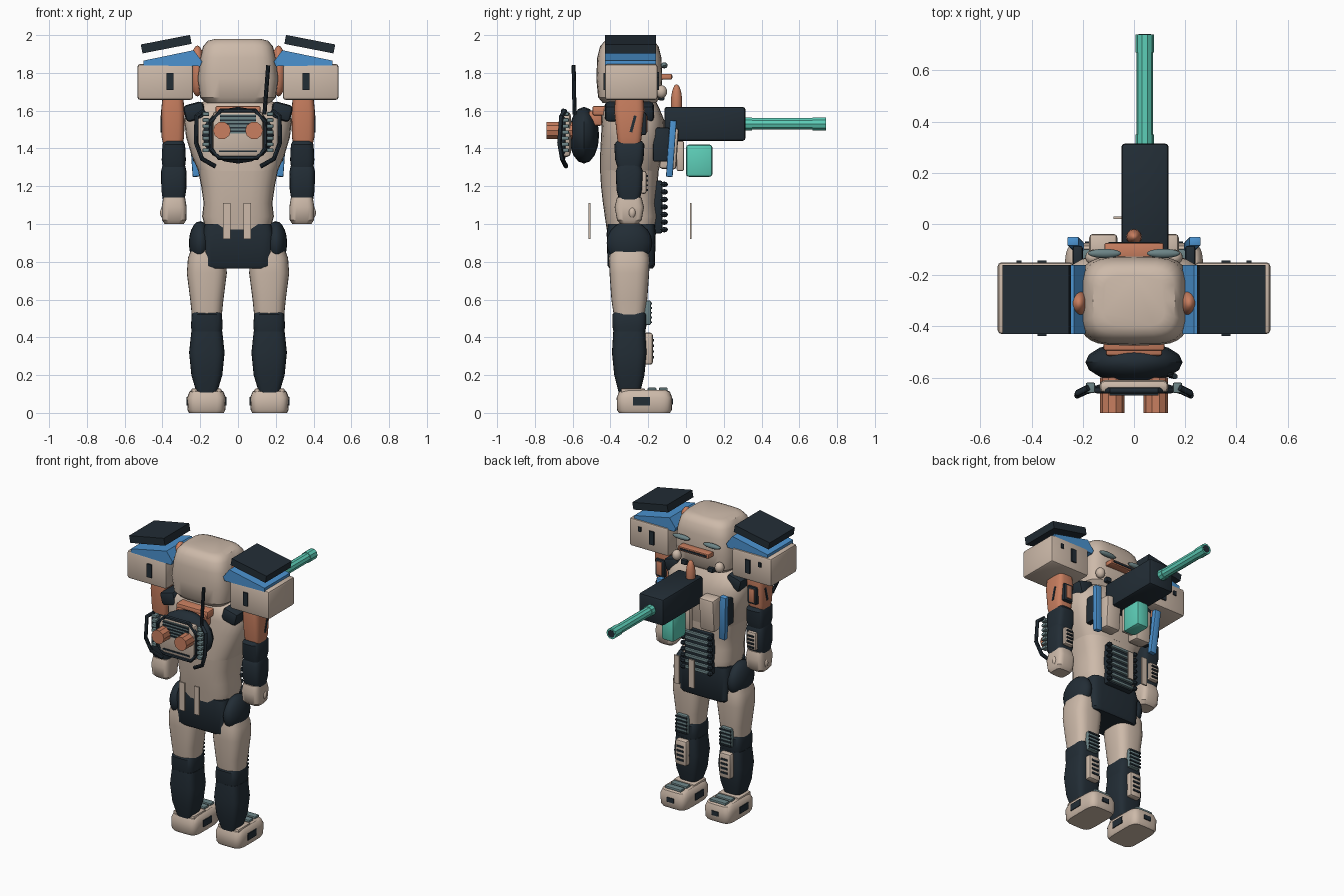
import bpy
import bmesh
from math import sin, cos, pi, copysign, radians
from mathutils import Vector, Matrix

default_cube = bpy.data.objects.get("Cube")
if default_cube:
    bpy.data.objects.remove(default_cube)


def material(name, red, green, blue):
    mat = bpy.data.materials.new(name)
    mat.use_nodes = True
    mat.diffuse_color = (red, green, blue, 1)
    shader = next(n for n in mat.node_tree.nodes if n.type == "BSDF_PRINCIPLED")
    shader.inputs["Base Color"].default_value = (red, green, blue, 1)
    shader.inputs["Roughness"].default_value = .7
    return mat


TAN = material("warm tan", .61, .49, .4)
DARK = material("dark slate", .016, .026, .036)
BLUE = material("bright blue", .07, .29, .63)
ORANGE = material("copper orange", .58, .21, .115)
TEAL = material("teal", .11, .62, .48)
GREY = material("grey green", .15, .23, .24)

SIDES = (("right", -1), ("left", 1))


def finish(name, bm, mat):
    bmesh.ops.recalc_face_normals(bm, faces=bm.faces)
    mesh = bpy.data.meshes.new(name)
    bm.to_mesh(mesh)
    bm.free()
    mesh.materials.append(mat)
    obj = bpy.data.objects.new(name, mesh)
    bpy.context.collection.objects.link(obj)
    return obj


def box(name, mat, center, size, bevel=0, tilt=0, lean=0):
    """Bevelled box, tilt turns it about y and lean about x."""
    bm = bmesh.new()
    bmesh.ops.create_cube(bm, size=1)
    bmesh.ops.scale(bm, vec=size, verts=bm.verts)
    if bevel:
        bmesh.ops.bevel(bm, geom=bm.edges[:], offset=bevel, segments=2,
                        profile=.5, affect="EDGES")
    turn = Matrix.Rotation(radians(tilt), 4, "Y") @ Matrix.Rotation(radians(lean), 4, "X")
    bmesh.ops.transform(bm, matrix=Matrix.Translation(center) @ turn, verts=bm.verts)
    return finish(name, bm, mat)


def loft(name, mat, cx, sections, power=3, sides=28):
    """Stack of rounded rings given as (z, y centre, x radius, y radius)."""
    bm = bmesh.new()
    rings = []
    for z, cy, rx, ry in sections:
        ring = []
        for i in range(sides):
            c, s = cos(2 * pi * i / sides), sin(2 * pi * i / sides)
            x = copysign(abs(c) ** (2 / power), c) * rx
            y = copysign(abs(s) ** (2 / power), s) * ry
            ring.append(bm.verts.new((cx + x, cy + y, z)))
        rings.append(ring)
    for low, high in zip(rings, rings[1:]):
        for i in range(sides):
            j = (i + 1) % sides
            bm.faces.new((low[i], low[j], high[j], high[i]))
    bm.faces.new(rings[0])
    bm.faces.new(rings[-1])
    return finish(name, bm, mat)


def ellipsoid(name, mat, center, radii, segments=20):
    bm = bmesh.new()
    bmesh.ops.create_uvsphere(bm, u_segments=segments, v_segments=segments // 2, radius=1)
    bmesh.ops.scale(bm, vec=radii, verts=bm.verts)
    bmesh.ops.translate(bm, vec=center, verts=bm.verts)
    return finish(name, bm, mat)


def tube(name, mat, points, radius, closed=False):
    curve = bpy.data.curves.new(name + "_path", "CURVE")
    curve.dimensions = "3D"
    curve.bevel_depth = radius
    curve.bevel_resolution = 3
    curve.use_fill_caps = True
    spline = curve.splines.new("POLY")
    spline.points.add(len(points) - 1)
    for point, co in zip(spline.points, points):
        point.co = (*co, 1)
    spline.use_cyclic_u = closed
    helper = bpy.data.objects.new(name + "_path", curve)
    mesh = bpy.data.meshes.new_from_object(helper)
    bpy.data.objects.remove(helper)
    mesh.materials.clear()
    mesh.materials.append(mat)
    obj = bpy.data.objects.new(name, mesh)
    bpy.context.collection.objects.link(obj)
    return obj


def prism(name, mat, outline, y_back, y_front):
    """Extrudes an x, z outline along y."""
    bm = bmesh.new()
    face = bm.faces.new([bm.verts.new((x, y_back, z)) for x, z in outline])
    new = bmesh.ops.extrude_face_region(bm, geom=[face])["geom"]
    moved = [v for v in new if isinstance(v, bmesh.types.BMVert)]
    bmesh.ops.translate(bm, vec=(0, y_front - y_back, 0), verts=moved)
    return finish(name, bm, mat)


# Head, torso and pelvis
loft("head", TAN, 0, [(1.64, -.3, .17, .14), (1.67, -.3, .2, .165), (1.77, -.3, .215, .175),
                      (1.88, -.3, .2, .17), (1.94, -.3, .185, .155), (1.97, -.3, .16, .13),
                      (1.98, -.3, .12, .1)], power=4)
loft("chest", TAN, 0, [(1.28, -.3, .21, .155), (1.36, -.29, .245, .165), (1.46, -.28, .275, .17),
                       (1.55, -.28, .285, .165), (1.61, -.29, .26, .15), (1.65, -.29, .18, .13)])
loft("abdomen", TAN, 0, [(.97, -.29, .17, .13), (1.04, -.29, .19, .14), (1.11, -.3, .182, .14),
                         (1.2, -.3, .195, .15), (1.285, -.3, .212, .155)])
loft("pelvis", DARK, 0, [(.765, -.29, .17, .115), (.78, -.29, .18, .125), (.95, -.29, .188, .13),
                         (1.0, -.29, .175, .125)], power=7)
box("collar", ORANGE, (0, -.43, 1.6), (.24, .13, .05), .01)

# Face details
box("face_bar", ORANGE, (0, -.105, 1.78), (.23, .06, .03), .005)
box("face_bar_slot", DARK, (0, -.074, 1.78), (.2, .006, .012))
ellipsoid("nose_spike", ORANGE, (0, -.05, 1.64), (.03, .03, .1))

# Backpack with mask-like exhaust panel
ellipsoid("backpack_shell", DARK, (0, -.54, 1.47), (.19, .08, .15), 16)
box("backpack_mount", ORANGE, (0, -.48, 1.56), (.22, .07, .08), .01)
box("mask_panel", TAN, (0, -.635, 1.475), (.27, .05, .24), .02)
corners = [(-.1, 1.35), (.1, 1.35), (.145, 1.4), (.145, 1.54),
           (.09, 1.6), (-.09, 1.6), (-.145, 1.54), (-.145, 1.4)]
tube("mask_rim", DARK, [(x, -.65, z) for x, z in corners], .012, closed=True)
box("mask_grille", GREY, (0, -.66, 1.53), (.19, .01, .1))
for i in range(5):
    box("grille_slat", DARK, (0, -.667, 1.49 + i * .02), (.19, .008, .008))
box("mask_slot", DARK, (0, -.662, 1.385), (.2, .006, .01))
tube("antenna", DARK, [(.14, -.59, 1.58), (.16, -.595, 1.84)], .011)

# Gun
box("gun_body", DARK, (.043, .1, 1.53), (.185, .43, .18), .015)
tube("gun_barrel", TEAL, [(.042, .3, 1.53), (.042, .72, 1.53)], .032)
tube("barrel_muzzle", TEAL, [(.042, .67, 1.53), (.042, .74, 1.53)], .036)
tube("barrel_base", TEAL, [(.042, .3, 1.53), (.042, .35, 1.53)], .036)
tube("barrel_bore", DARK, [(.042, .73, 1.53), (.042, .742, 1.53)], .025)
box("gun_magazine", TEAL, (.043, .07, 1.335), (.09, .14, .17), .015)
box("gun_grip", TAN, (.02, -.03, 1.36), (.08, .04, .16), .01)

# Ribbed belly armour
box("belly_backing", DARK, (0, -.15, 1.09), (.2, .05, .28), .01)
for i in range(7):
    z = .97 + i * .04
    box("belly_rib", GREY, (0, -.125, z), (.2, .03, .018), .004)
    for side, s in SIDES:
        ellipsoid(side + "_rib_stud", DARK, (s * .1, -.115, z), (.02, .02, .015), 8)

for side, s in SIDES:
    # Face and chest fittings
    ellipsoid(side + "_brow", GREY, (s * .115, -.115, 1.84), (.065, .018, .016))
    ellipsoid(side + "_ear_disc", TAN, (s * .16, -.13, 1.7), (.03, .03, .035))
    box(side + "_jaw_slot", DARK, (s * .1, -.13, 1.67), (.04, .03, .03), .004)
    box(side + "_chest_plate", TAN, (s * .12, -.09, 1.4), (.11, .09, .22), .015, lean=-4)
    box(side + "_chest_blade", BLUE, (s * .228, -.078, 1.4), (.045, .035, .3), .005, s * 4, -4)
    box(side + "_blade_mount", DARK, (s * .22, -.13, 1.42), (.04, .09, .18), .01)
    box(side + "_collar_guard", DARK, (s * .23, -.3, 1.595), (.11, .26, .09), .02, s * 15)
    for y in (-.51, .025):
        box(side + "_hanging_strip", TAN, (s * .055 - .005, y, 1.015), (.04, .01, .19))

    # Shoulder stack
    box(side + "_shoulder_box", TAN, (s * .385, -.29, 1.752), (.295, .28, .19), .015)
    wedge = [(.5, 1.84), (.5, 1.865), (.235, 1.92), (.19, 1.86), (.2, 1.835)]
    prism(side + "_shoulder_wedge", BLUE, [(s * x, z) for x, z in wedge], -.43, -.16)
    box(side + "_shoulder_lid", DARK, (s * .38, -.295, 1.952), (.265, .27, .048), 0, s * 11)
    ellipsoid(side + "_shoulder_joint", ORANGE, (s * .215, -.31, 1.81), (.04, .055, .135))
    for y in (-.433, -.147):
        box(side + "_box_latch", DARK, (s * .36, y, 1.755), (.035, .01, .09))
    box(side + "_box_vent", DARK, (s * .45, -.147, 1.79), (.02, .01, .03))

    # Arm
    loft(side + "_upper_arm", ORANGE, s * .345, [
        (1.42, -.3, .05, .06), (1.46, -.3, .06, .065), (1.6, -.3, .062, .08),
        (1.67, -.3, .055, .075)], power=4)
    box(side + "_arm_mark", DARK, (s * .406, -.28, 1.53), (.006, .015, .09), 0, 0, -15)
    box(side + "_arm_frame", DARK, (s * .345, -.23, 1.53), (.07, .04, .12), .01)
    box(side + "_arm_inset", ORANGE, (s * .345, -.212, 1.53), (.04, .015, .09), .004)
    loft(side + "_elbow", DARK, s * .34, [
        (1.29, -.3, .058, .06), (1.34, -.3, .064, .075), (1.42, -.3, .06, .08),
        (1.44, -.3, .05, .065)], power=4)
    loft(side + "_forearm", DARK, s * .34, [
        (1.13, -.3, .058, .055), (1.18, -.3, .066, .068), (1.28, -.3, .067, .072),
        (1.31, -.3, .06, .06)], power=4)
    box(side + "_forearm_panel", TAN, (s * .34, -.225, 1.22), (.07, .03, .12), .01)
    for i in range(4):
        box(side + "_forearm_vent", DARK, (s * .34, -.207, 1.18 + i * .025), (.045, .01, .01))
    loft(side + "_hand", TAN, s * .338, [
        (1.0, -.3, .05, .045), (1.02, -.3, .064, .065), (1.09, -.3, .066, .078),
        (1.14, -.3, .058, .065)], power=4)
    ellipsoid(side + "_thumb", TAN, (s * .395, -.285, 1.06), (.018, .02, .03), 12)

    # Leg
    ellipsoid(side + "_hip", DARK, (s * .2, -.3, .9), (.06, .12, .115))
    loft(side + "_thigh", TAN, s * .165, [
        (.5, -.3, .078, .08), (.6, -.3, .088, .095), (.74, -.3, .106, .105),
        (.82, -.3, .1, .108), (.9, -.3, .07, .09)])
    loft(side + "_knee", DARK, s * .165, [
        (.41, -.3, .078, .08), (.46, -.3, .084, .09), (.52, -.3, .08, .09),
        (.545, -.3, .07, .07)], power=4)
    loft(side + "_shin", DARK, s * .165, [
        (.1, -.3, .052, .055), (.2, -.3, .082, .08), (.32, -.3, .094, .092),
        (.43, -.3, .082, .085)], power=4)
    box(side + "_knee_grille", GREY, (s * .165, -.21, .53), (.08, .05, .13), .01)
    for i in range(5):
        box(side + "_knee_bar", DARK, (s * .165, -.184, .48 + i * .025), (.085, .01, .01))
    box(side + "_shin_panel", TAN, (s * .165, -.2, .34), (.085, .05, .17), .015)
    for i in range(4):
        box(side + "_shin_vent", DARK, (s * .165, -.173, .295 + i * .03), (.05, .008, .012))

    # Foot
    loft(side + "_foot", TAN, s * .167, [
        (0, -.22, .092, .135), (.015, -.22, .1, .145), (.08, -.22, .103, .147),
        (.112, -.22, .09, .135), (.12, -.22, .08, .12)], power=5)
    box(side + "_ankle_cuff", TAN, (s * .167, -.28, .115), (.16, .13, .03), .01)
    for y in (-.18, -.12):
        box(side + "_toe_plate", GREY, (s * .167, y, .125), (.12, .045, .018), .005)
    for edge in (-1, 1):
        box(side + "_foot_patch", DARK, (s * .167 + edge * .102, -.235, .062), (.008, .09, .045))
    box(side + "_toe_slot", DARK, (s * .167, -.073, .06), (.05, .01, .03))

    # Backpack side fittings
    tube(side + "_exhaust", ORANGE, [(s * .085, -.6, 1.495), (s * .085, -.738, 1.495)], .047)
    for i in range(7):
        box(side + "_mask_rib", GREY, (s * .17, -.64, 1.39 + i * .032), (.035, .04, .02), .004)
    hose = [(.18, -.64, 1.6), (.22, -.66, 1.57), (.222, -.67, 1.43), (.19, -.655, 1.345),
            (.12, -.635, 1.305)]
    tube(side + "_hose", DARK, [(s * x, y, z) for x, y, z in hose], .012)

# Smooth the rounded parts while keeping hard edges
bpy.ops.object.select_all(action="DESELECT")
for obj in bpy.context.collection.objects:
    if obj.type == "MESH":
        obj.select_set(True)
        bpy.context.view_layer.objects.active = obj
bpy.ops.object.shade_smooth_by_angle(angle=radians(35))
